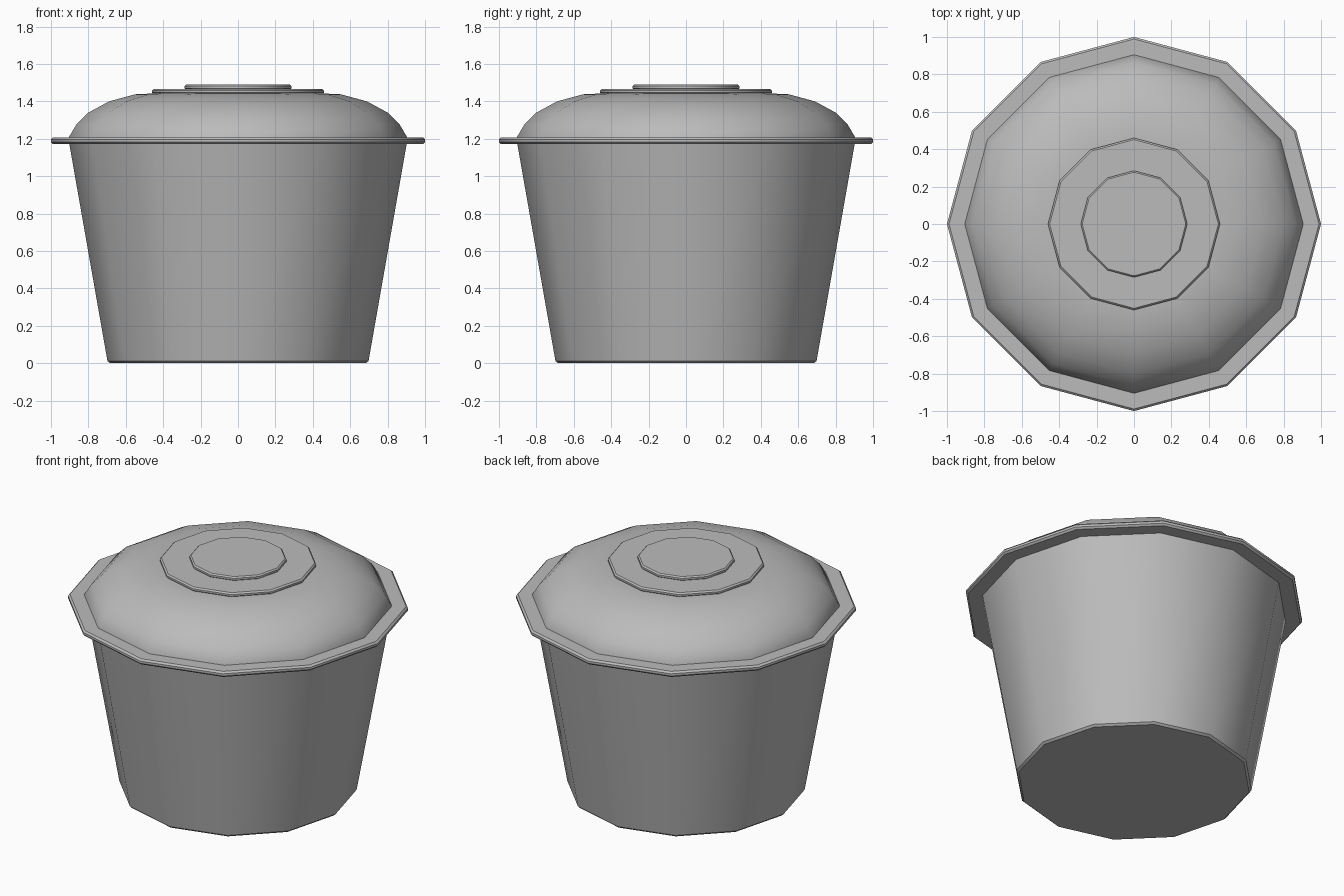
import bpy
import bmesh
import math

SIDES = 12

cube = bpy.data.objects.get("Cube")
if cube:
    bpy.data.objects.remove(cube, do_unlink=True)

grey = bpy.data.materials.new("plain_grey")
grey.use_nodes = True
colour = (0.5, 0.5, 0.5, 1)
grey.diffuse_color = colour
grey.node_tree.nodes["Principled BSDF"].inputs["Base Color"].default_value = colour


def lathe(name, profile):
    """Turn a (radius, height) profile, bottom to top, into a capped solid."""
    bm = bmesh.new()
    rings = []
    for r, z in profile:
        angles = [math.tau * i / SIDES for i in range(SIDES)]
        rings.append([bm.verts.new((r * math.cos(a), r * math.sin(a), z)) for a in angles])
    for low, high in zip(rings, rings[1:]):
        for i in range(SIDES):
            j = (i + 1) % SIDES
            bm.faces.new((low[i], low[j], high[j], high[i]))
    bm.faces.new(rings[0][::-1])
    bm.faces.new(rings[-1])
    mesh = bpy.data.meshes.new(name)
    bm.to_mesh(mesh)
    bm.free()
    mesh.materials.append(grey)
    obj = bpy.data.objects.new(name, mesh)
    bpy.context.collection.objects.link(obj)
    bpy.ops.object.select_all(action='DESELECT')
    obj.select_set(True)
    bpy.context.view_layer.objects.active = obj
    bpy.ops.object.shade_smooth_by_angle(angle=math.radians(35))
    return obj


def disc(name, radius, bottom, top, bevel):
    """Flat disc with a chamfered edge."""
    inner = radius - bevel
    return lathe(name, [(inner, bottom), (radius, bottom + bevel),
                        (radius, top - bevel), (inner, top)])


# Tapered tub with a small chamfer at the foot
lathe("tub", [(0.685, 0), (0.698, 0.012), (0.905, 1.19)])

# Projecting rim
disc("rim", 1.0, 1.172, 1.208, 0.011)

# Domed lid
lathe("domed_lid", [(0.905, 1.19), (0.905, 1.208), (0.865, 1.275), (0.8, 1.34),
                    (0.69, 1.4), (0.55, 1.438), (0.44, 1.443)])

# Stepped plates on the lid
disc("lid_plate_lower", 0.46, 1.438, 1.467, 0.009)
disc("lid_plate_upper", 0.285, 1.462, 1.49, 0.008)
